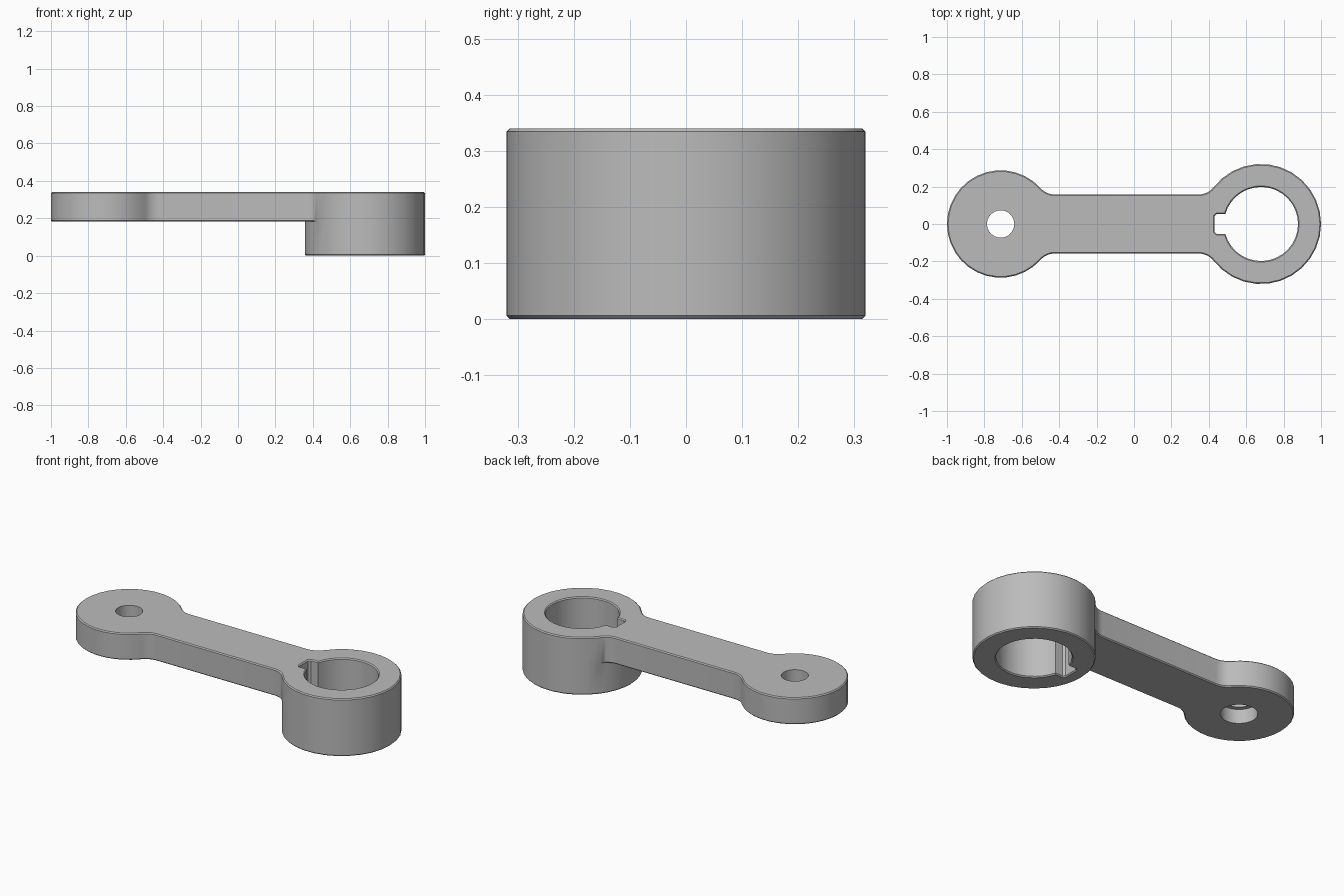
import bpy, bmesh
from math import sin, cos, pi, sqrt, asin, atan2, radians
from mathutils import Vector

if "Cube" in bpy.data.objects:
    bpy.data.objects.remove(bpy.data.objects["Cube"])

TOP, STEP, C = 0.34, 0.182, 0.006          # heights and edge chamfer
BIG_X, BIG_R, BORE_R = 0.679, 0.321, 0.198
SMALL_X, SMALL_R = -0.713, 0.287
PIN_R, SINK_R, SINK_Z = 0.073, 0.098, 0.265
ARM_W, FILLET = 0.158, 0.1
KEY_X, KEY_W, KEY_C = 0.43, 0.053, 0.012


def arc(x, y, r, a0, a1, n):
    return [Vector((x + r * cos(a0 + (a1 - a0) * i / n),
                    y + r * sin(a0 + (a1 - a0) * i / n))) for i in range(n + 1)]


def circle(x, r, n=32):
    return arc(x, 0, r, 0, 2 * pi, n)[:-1]


def inset(pts, d):
    """Move a counter-clockwise loop inwards by d (outwards if negative)."""
    out = []
    for i, p in enumerate(pts):
        e0 = (p - pts[i - 1]).normalized()
        e1 = (pts[(i + 1) % len(pts)] - p).normalized()
        n0, n1 = Vector((-e0.y, e0.x)), Vector((-e1.y, e1.x))
        out.append(p + (n0 + n1) * d / (1 + n0.dot(n1)))
    return out


bm = bmesh.new()


def ring(pts, z):
    return [bm.verts.new((p.x, p.y, z)) for p in pts]


def skin(levels, closed=True):
    """Wall through matching loops given as (points, height)."""
    rings = [ring(p, z) for p, z in levels]
    for a, b in zip(rings, rings[1:]):
        for i in range(len(a) if closed else len(a) - 1):
            j = (i + 1) % len(a)
            bm.faces.new((a[i], a[j], b[j], b[i]))


def cap(loops, z, up):
    """Flat face bounded by the first loop, with the others as holes."""
    edges = []
    for pts in loops:
        vs = ring(pts, z)
        edges += [bm.edges.new((vs[i - 1], vs[i])) for i in range(len(vs))]
    bmesh.ops.triangle_fill(bm, edges=edges, use_beauty=True, normal=(0, 0, up))


# Lever outline: hub arc, fillets, straight arm and small eye
def fillet_centre(x, r, side):
    return x + side * sqrt((r + FILLET) ** 2 - (ARM_W + FILLET) ** 2), ARM_W + FILLET


bx, fy = fillet_centre(BIG_X, BIG_R, -1)
sx, fy = fillet_centre(SMALL_X, SMALL_R, 1)
a, b = atan2(fy, bx - BIG_X), atan2(fy, sx - SMALL_X)
hub_outer = arc(BIG_X, 0, BIG_R, -a, a, 24)
hub_inner = arc(BIG_X, 0, BIG_R, a, 2 * pi - a, 8)[1:-1]
upper = (arc(bx, fy, FILLET, a + pi, 1.5 * pi, 6)[1:]
         + arc(sx, fy, FILLET, 1.5 * pi, b + pi, 6)
         + arc(SMALL_X, 0, SMALL_R, b, pi, 13)[1:])
arm = upper + [Vector((p.x, -p.y)) for p in reversed(upper[:-1])]
outline = hub_outer + arm
hub = hub_outer + hub_inner

# Bore with keyway
k = asin(KEY_W / BORE_R)
notch = [Vector((KEY_X + KEY_C, KEY_W)), Vector((KEY_X, KEY_W - KEY_C))]
bore = (arc(BIG_X, 0, BORE_R, k - pi, pi - k, 30) + notch
        + [Vector((p.x, -p.y)) for p in reversed(notch)])
pin, sink = circle(SMALL_X, PIN_R), circle(SMALL_X, SINK_R)

# Outer lever wall, chamfered at the top and under the arm
skin([(outline, STEP + C), (outline, TOP - C), (inset(outline, C), TOP)])
n = len(hub_outer)
under = hub_outer + inset(outline, C)[n:]
skin([(under, STEP), (outline, STEP + C)])

# Hub wall below the arm
skin([(inset(hub, C), 0), (hub, C), (hub, STEP)])

# Bore, pin hole and counterbore walls
skin([(inset(bore, -C), 0), (bore, C), (bore, TOP - C), (inset(bore, -C), TOP)])
skin([(pin, SINK_Z), (pin, TOP)])
skin([(sink, STEP), (sink, SINK_Z)])
skin([(sink, SINK_Z), (pin, SINK_Z)])

# Flat faces: top, hub bottom and arm underside
cap([inset(outline, C), inset(bore, -C), pin], TOP, 1)
cap([inset(hub, C), inset(bore, -C)], 0, -1)
cap([[hub_outer[-1]] + under[n:] + [hub_outer[0]] + hub_inner[::-1], sink], STEP, -1)

bmesh.ops.remove_doubles(bm, verts=bm.verts, dist=1e-5)
bmesh.ops.recalc_face_normals(bm, faces=bm.faces)
mesh = bpy.data.meshes.new("crank_lever")
bm.to_mesh(mesh)
bm.free()

# Material
grey = (0.5, 0.5, 0.5, 1)
mat = bpy.data.materials.new("metal grey")
mat.use_nodes = True
mat.diffuse_color = grey
mat.node_tree.nodes["Principled BSDF"].inputs["Base Color"].default_value = grey
mesh.materials.append(mat)

lever = bpy.data.objects.new("crank_lever", mesh)
bpy.context.collection.objects.link(lever)
bpy.ops.object.select_all(action="DESELECT")
lever.select_set(True)
bpy.context.view_layer.objects.active = lever
bpy.ops.object.shade_smooth_by_angle(angle=radians(30))
